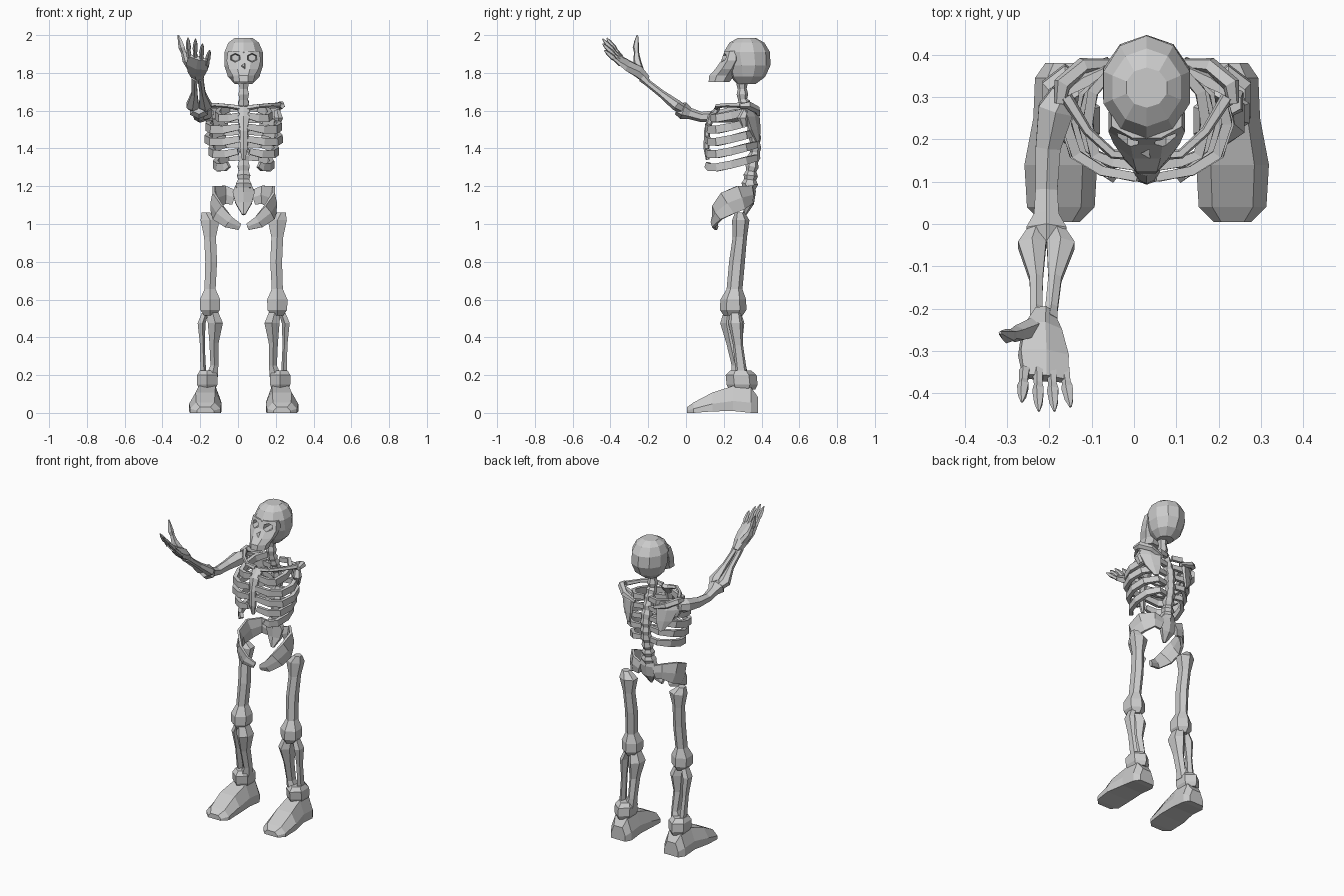
import bpy, bmesh
from math import cos, sin, pi
from mathutils import Vector

CX = 0.03  # body centre line


def ngon(n):
    return [(cos(2 * pi * (i + .5) / n), sin(2 * pi * (i + .5) / n)) for i in range(n)]


BOX = [(-1, -1), (1, -1), (1, 1), (-1, 1)]


def loft(name, rings, section=6, ref=(1, 0, 0), axis=None, mirror=False, cx=CX):
    """Closed flat-shaded loft; ring = x, y, z, half width along ref, half depth."""
    sec = ngon(section) if isinstance(section, int) else section
    bm = bmesh.new()
    pts = [Vector(r[:3]) for r in rings]
    loops = []
    for i, r in enumerate(rings):
        t = Vector(axis) if axis else pts[min(i + 1, len(pts) - 1)] - pts[max(i - 1, 0)]
        t.normalize()
        u = Vector(ref)
        u = (u - t * u.dot(t)).normalized()
        v = t.cross(u)
        b = r[4] if len(r) > 4 else r[3]
        loops.append([bm.verts.new(pts[i] + u * p * r[3] + v * q * b) for p, q in sec])
    n = len(sec)
    for A, B in zip(loops, loops[1:]):
        for k in range(n):
            bm.faces.new((A[k], A[(k + 1) % n], B[(k + 1) % n], B[k]))
    bm.faces.new(loops[0])
    bm.faces.new(loops[-1])
    bmesh.ops.recalc_face_normals(bm, faces=bm.faces)
    me = bpy.data.meshes.new(name)
    bm.to_mesh(me)
    bm.free()
    ob = bpy.data.objects.new(name, me)
    bpy.context.collection.objects.link(ob)
    ob.location.x = cx
    if mirror:
        m = ob.modifiers.new("mirror", 'MIRROR')
        m.use_clip = False
        m.use_mirror_merge = False
    return ob


UP = (0, 0, 1)


def skull_rings(rows):  # z, front y, back y, half width
    return [(0, (f + b) / 2, z, w, (b - f) / 2) for z, f, b, w in rows]


# Skull
cranium = loft("cranium", skull_rings([
    (1.742, .27, .37, .05), (1.78, .235, .42, .088), (1.84, .215, .447, .108),
    (1.91, .20, .445, .107), (1.96, .23, .415, .085), (1.985, .275, .37, .05)]), 10, axis=UP)
face = loft("face", skull_rings([
    (1.752, .115, .235, .058), (1.785, .118, .26, .063), (1.82, .15, .28, .085),
    (1.865, .182, .30, .098), (1.915, .20, .30, .09)]), 8, axis=UP)
cutters = []
for sx in (-1, 1):
    cutters.append(loft("eye_socket_cutter", [
        (sx * .048, .10, 1.882, .04, .032), (sx * .044, .26, 1.88, .022, .018)], 6))
cutters.append(loft("nose_cutter", [(0, .10, 1.832, .02, .025), (0, .21, 1.84, .01, .012)], 3))
for c in cutters:
    c.hide_render = True
    c.hide_set(True)
    for ob in (cranium, face):
        m = ob.modifiers.new("cut", 'BOOLEAN')
        m.object = c
        m.operation = 'DIFFERENCE'
        m.solver = 'EXACT'

# Spine: pinched rings make the vertebrae
keys = [(1.77, .295, .028), (1.66, .30, .03), (1.58, .335, .032), (1.48, .365, .032),
        (1.38, .365, .032), (1.28, .345, .034), (1.19, .335, .045)]
spine = []
for (z0, y0, r0), (z1, y1, r1) in zip(keys, keys[1:]):
    for f, s in ((0, .85), (.25, 1.1), (.5, .85), (.75, 1.1)):
        r = (r0 + (r1 - r0) * f) * s
        spine.append((0, y0 + (y1 - y0) * f, z0 + (z1 - z0) * f, r, r * .95))
loft("spine", spine + [(0, .335, 1.19, .045, .035)], 6)
loft("sacrum", [(0, .335, 1.22, .04, .03), (0, .34, 1.17, .068, .03),
                (0, .335, 1.11, .05, .025), (0, .31, 1.05, .01, .01)], 6)

# Rib cage: height at front, half width, inner end at front
for i, (z, w, end) in enumerate([(1.565, .14, .02), (1.505, .19, .02), (1.44, .195, .02),
                                 (1.375, .175, .03), (1.305, .15, .08)]):
    loft("rib_%d" % (i + 1), [
        (.02, .355, z + .045, .014, .01), (w * .55, .37, z + .045, .017, .011),
        (w * .9, .315, z + .03, .02, .012), (w, .24, z + .01, .021, .012),
        (w * .88, .165, z - .005, .021, .012),
        (max(w * .55, end + .02), .125 + .02 * (i == 0), z - .005, .02, .011),
        (end, .11 + .025 * (i == 0), z + .01, .016, .01)], BOX, ref=UP, mirror=True)
loft("sternum", [(0, .17, 1.615, .035, .014), (0, .13, 1.565, .036, .018),
                 (0, .112, 1.49, .022, .017), (0, .108, 1.40, .024, .015),
                 (0, .115, 1.34, .01, .01)], 6)

# Shoulders
loft("collarbone", [(.02, .165, 1.615, .016), (.08, .165, 1.625, .012),
                    (.14, .22, 1.63, .012), (.19, .30, 1.63, .016)], 5, ref=UP, mirror=True)
loft("shoulder_blade", [(.145, .335, 1.615, .06, .012), (.14, .35, 1.57, .072, .018),
                        (.13, .365, 1.50, .055, .014), (.115, .378, 1.435, .015, .01)],
     6, ref=(1, -.6, 0), axis=UP, mirror=True)
loft("shoulder_blade_ridge", [(.07, .38, 1.575, .012), (.15, .375, 1.605, .02),
                              (.20, .33, 1.63, .022), (.205, .285, 1.625, .014)],
     5, ref=UP, mirror=True)
loft("shoulder_socket", [(.175, .315, 1.60, .018, .02), (.185, .30, 1.56, .026, .03),
                         (.178, .31, 1.52, .014, .018)], 6, mirror=True)

# Pelvis
loft("hip_bone", [(.05, .35, 1.14, .045, .016), (.10, .345, 1.155, .055, .015),
                  (.15, .29, 1.14, .075, .016), (.162, .22, 1.11, .075, .015),
                  (.135, .165, 1.06, .055, .015), (.08, .145, 1.01, .038, .015),
                  (.022, .16, .985, .02, .012)], 6, ref=UP, mirror=True)

# Legs
loft("thigh_bone", [(.20, .285, 1.062, .026, .025), (.178, .29, 1.02, .058, .046),
                    (.178, .285, .93, .036, .038), (.172, .27, .80, .036, .042),
                    (.178, .257, .655, .034, .042), (.178, .25, .60, .062, .068),
                    (.178, .25, .545, .06, .07), (.178, .25, .515, .035, .05)],
     6, axis=UP, mirror=True)
loft("shin_bone", [(.165, .245, .535, .035, .045), (.15, .245, .475, .046, .064),
                   (.157, .255, .37, .028, .042), (.155, .28, .25, .024, .038),
                   (.17, .285, .19, .038, .045)], 6, axis=UP, mirror=True)
loft("outer_shin_bone", [(.205, .26, .53, .02, .03), (.225, .262, .475, .023, .04),
                         (.22, .275, .36, .014, .028), (.215, .295, .20, .017, .032)],
     5, axis=UP, mirror=True)
loft("ankle", [(.193, .29, .225, .045, .055), (.193, .292, .20, .062, .082),
               (.193, .297, .15, .062, .082), (.193, .297, .125, .05, .07)],
     6, axis=UP, mirror=True)
loft("foot", [(.19, .38, 0, .05, .085), (.192, .345, 0, .072, .135),
              (.194, .25, .01, .074, .133), (.203, .14, .008, .086, .10),
              (.203, .04, 0, .08, .055), (.203, .005, 0, .045, .03)],
     [(-1, 0), (1, 0), (1, .4), (.6, 1), (-.6, 1), (-1, .4)], axis=(0, -1, 0), mirror=True)

# Raised arm
loft("upper_arm_bone", [(-.165, .31, 1.59, .035, .035), (-.185, .27, 1.585, .048, .045),
                        (-.203, .18, 1.57, .034, .034), (-.207, .08, 1.567, .03, .027),
                        (-.207, .02, 1.585, .034, .03), (-.207, -.015, 1.60, .055, .046),
                        (-.207, -.05, 1.61, .035, .03)], 6, cx=0)
for name, s in (("radius_bone", -1), ("ulna_bone", 1)):
    loft(name, [(-.207 + s * .022, -.01, 1.605, .02, .025),
                (-.207 + s * .034, -.05, 1.628, .038, .03),
                (-.209 + s * .022, -.13, 1.69, .018, .02),
                (-.213 + s * .018, -.20, 1.745, .017, .018),
                (-.213 + s * .014, -.23, 1.775, .021, .025)], 6, cx=0)

# Hand
loft("palm", [(-.214, -.21, 1.765, .026, .024), (-.218, -.25, 1.805, .052, .032),
              (-.214, -.31, 1.84, .068, .026), (-.21, -.365, 1.88, .062, .013)],
     6, ref=(1, 0, -.35), cx=0)
for i, (x0, z0, x1, y1, z1) in enumerate([(-.258, 1.885, -.265, -.42, 1.985),
                                          (-.226, 1.875, -.225, -.442, 1.98),
                                          (-.194, 1.86, -.188, -.442, 1.955),
                                          (-.164, 1.845, -.15, -.432, 1.92)]):
    a, b = Vector((x0, -.345, z0)), Vector((x1, y1, z1))
    loft("finger_%d" % (i + 1),
         [(*a.lerp(b, t), r) for t, r in ((0, .014), (.35, .011), (.5, .015), (.8, .011), (1, .003))],
         5, cx=0)
loft("thumb", [(-.235, -.245, 1.81, .025), (-.275, -.26, 1.87, .021), (-.288, -.262, 1.91, .014),
               (-.297, -.265, 1.935, .018), (-.307, -.262, 1.97, .012), (-.316, -.257, 2.0, .004)],
     5, cx=0)
